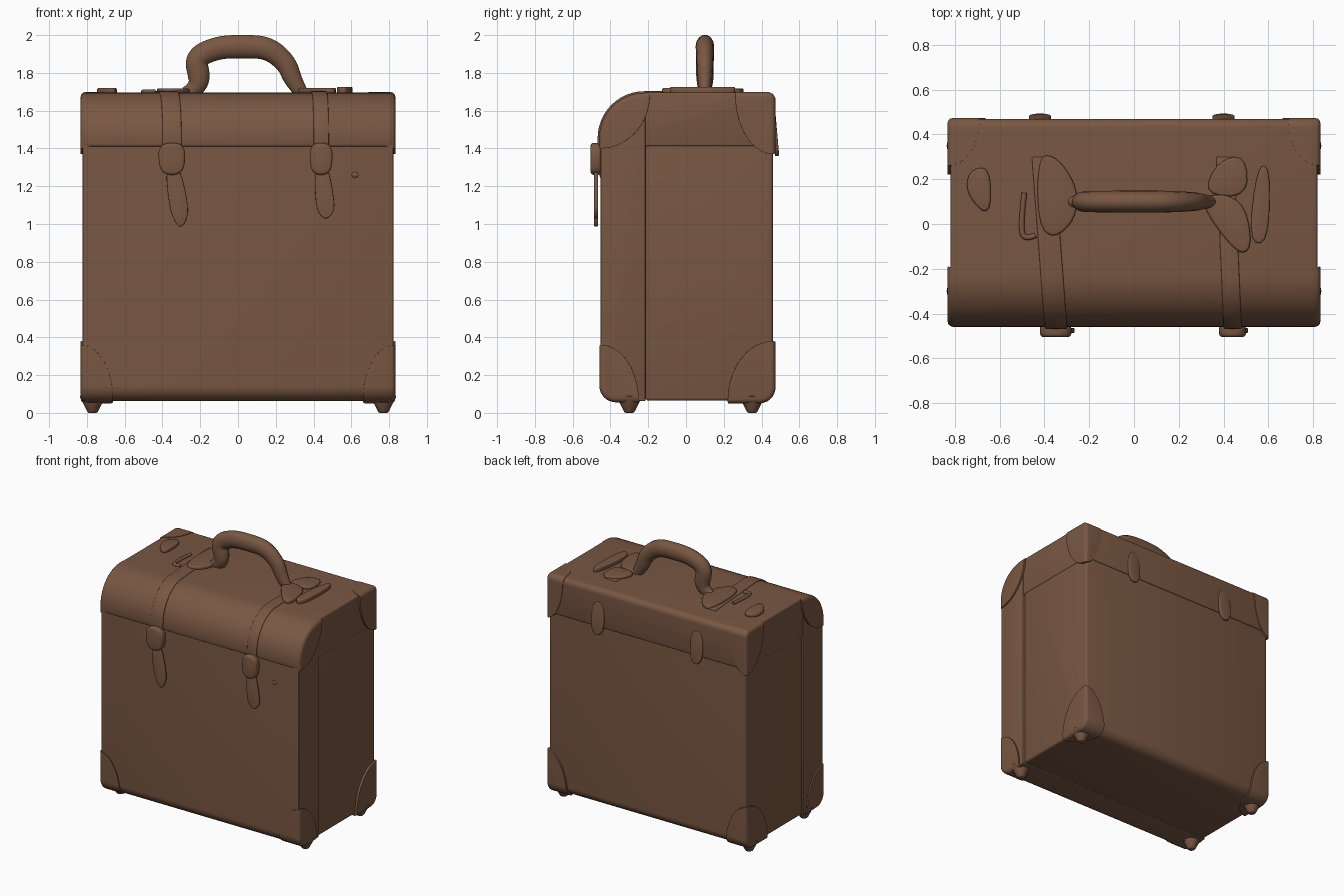
import bpy, bmesh, math
from mathutils import Matrix, Vector

if "Cube" in bpy.data.objects:
    bpy.data.objects.remove(bpy.data.objects["Cube"], do_unlink=True)

leather = bpy.data.materials.new("brown leather")
leather.use_nodes = True
COLOUR = (0.19, 0.095, 0.055, 1)
leather.diffuse_color = COLOUR
leather.node_tree.nodes["Principled BSDF"].inputs["Base Color"].default_value = COLOUR


def activate(ob):
    bpy.ops.object.select_all(action="DESELECT")
    ob.select_set(True)
    bpy.context.view_layer.objects.active = ob


def finish(bm, name, bevel=0.0, angle=40):
    bmesh.ops.recalc_face_normals(bm, faces=bm.faces)
    mesh = bpy.data.meshes.new(name)
    bm.to_mesh(mesh)
    bm.free()
    mesh.materials.append(leather)
    ob = bpy.data.objects.new(name, mesh)
    bpy.context.collection.objects.link(ob)
    activate(ob)
    if bevel:
        mod = ob.modifiers.new("soft edges", "BEVEL")
        mod.width, mod.segments, mod.limit_method = bevel, 3, "ANGLE"
        mod.angle_limit = math.radians(40)
        bpy.ops.object.modifier_apply(modifier=mod.name)
    bpy.ops.object.shade_smooth_by_angle(angle=math.radians(angle))
    return ob


def case_profile(d):
    """Rounded side outline of the case, grown outward by d."""
    # arc centre y, z, radius, start angle
    arcs = [(-0.22, 1.455, 0.23, 180), (0.43, 1.655, 0.03, 90),
            (0.39, 0.135, 0.07, 0), (-0.37, 0.145, 0.08, -90)]
    pts = []
    for y, z, r, start in arcs:
        for i in range(13):
            a = math.radians(start - 90 * i / 12)
            pts.append((y + (r + d) * math.cos(a), z + (r + d) * math.sin(a)))
    return pts


def slab(name, d, x0, x1, cuts=(), bevel=0.015, shear=0.0):
    """Case outline extruded from x0 to x1, keeping only the side each cut points to."""
    bm = bmesh.new()
    face = bm.faces.new([bm.verts.new((x0, y, z)) for y, z in case_profile(d)])
    out = bmesh.ops.extrude_face_region(bm, geom=[face])
    verts = [g for g in out["geom"] if isinstance(g, bmesh.types.BMVert)]
    bmesh.ops.translate(bm, verts=verts, vec=(x1 - x0, 0, 0))
    for co, no in cuts:
        geom = bm.verts[:] + bm.edges[:] + bm.faces[:]
        res = bmesh.ops.bisect_plane(bm, geom=geom, plane_co=co, plane_no=no, clear_inner=True)
        edges = [g for g in res["geom_cut"] if isinstance(g, bmesh.types.BMEdge)]
        bmesh.ops.holes_fill(bm, edges=edges)
    for v in bm.verts:
        v.co.x += shear * v.co.y
    return finish(bm, name, bevel)


def chaikin(pts, rounds=2):
    for _ in range(rounds):
        new = []
        for a, b in zip(pts, pts[1:] + pts[:1]):
            a, b = Vector(a), Vector(b)
            new += [a * 0.75 + b * 0.25, a * 0.25 + b * 0.75]
        pts = new
    return pts


def plate(name, outline, depth, matrix, bevel=0.006):
    """Soft-cornered outline in local XY, thickened along local Z."""
    bm = bmesh.new()
    face = bm.faces.new([bm.verts.new((p[0], p[1], 0)) for p in chaikin(outline)])
    out = bmesh.ops.extrude_face_region(bm, geom=[face])
    verts = [g for g in out["geom"] if isinstance(g, bmesh.types.BMVert)]
    bmesh.ops.translate(bm, verts=verts, vec=(0, 0, depth))
    bm.transform(matrix)
    return finish(bm, name, bevel)


def tube(name, pts, radii):
    curve = bpy.data.curves.new(name, "CURVE")
    curve.dimensions, curve.bevel_depth, curve.bevel_resolution = "3D", 1.0, 5
    curve.use_fill_caps = True
    sp = curve.splines.new("NURBS")
    sp.points.add(len(pts) - 1)
    sp.use_endpoint_u, sp.order_u, sp.resolution_u = True, 3, 8
    for p, co, r in zip(sp.points, pts, radii):
        p.co, p.radius = (*co, 1), r
    curve.materials.append(leather)
    ob = bpy.data.objects.new(name, curve)
    bpy.context.collection.objects.link(ob)
    activate(ob)
    bpy.ops.object.convert(target="MESH")
    ob = bpy.context.object
    bpy.ops.object.shade_smooth_by_angle(angle=math.radians(50))
    return ob


# Case: main part, slightly wider front part, lid band
SEAM = -0.215
slab("case_back", 0, -0.815, 0.815, [((0, SEAM, 0), (0, 1, 0))])
slab("case_front", 0.002, -0.822, 0.822, [((0, SEAM, 0), (0, -1, 0))])
slab("lid", 0.01, -0.819, 0.819, [((0, 0, 1.41), (0, 0, 1))], 0.012)

# Corner guards: grown case kept inside an ellipsoid at each corner
guards = {"top_front": ((-0.45, 1.69), (0.16, 0.26, 0.29)),
          "top_back": ((0.46, 1.69), (0.14, 0.2, 0.32)),
          "bottom_front": ((-0.45, 0.06), (0.17, 0.2, 0.3)),
          "bottom_back": ((0.46, 0.06), (0.17, 0.24, 0.32))}
for side, s in (("left", 1), ("right", -1)):
    for place, ((y, z), radii) in guards.items():
        x0, x1 = sorted((s * 0.6, s * 0.833))
        guard = slab(f"{place}_guard_{side}", 0.014 if y > 0 else 0.009, x0, x1, bevel=0.025)
        bm = bmesh.new()
        bmesh.ops.create_uvsphere(bm, u_segments=32, v_segments=20, radius=1)
        bm.transform(Matrix.Translation((s * 0.83, y, z)) @ Matrix.Diagonal((*radii, 1)))
        cutter = finish(bm, "guard_cutter")
        cutter.hide_render = True
        activate(guard)
        mod = guard.modifiers.new("trim", "BOOLEAN")
        mod.operation, mod.solver, mod.object = "INTERSECT", "EXACT", cutter
        bpy.ops.object.modifier_apply(modifier=mod.name)
        bpy.data.objects.remove(cutter, do_unlink=True)
        bpy.ops.object.shade_smooth_by_angle(angle=math.radians(40))

    # Pointed feet
    for place, y in (("front", -0.3), ("back", 0.35)):
        bm = bmesh.new()
        bmesh.ops.create_cone(bm, cap_ends=True, segments=16, radius1=0.025, radius2=0.07, depth=0.09)
        bm.transform(Matrix.Translation((s * 0.77, y, 0.045)))
        finish(bm, f"{place}_foot_{side}", 0.008)

# Straps: band over the lid, buckle, hanging tongue, back tab
FRONT = Matrix.Rotation(math.pi / 2, 4, "X")
for side, x, xt, low, xb, wide in (("right", -0.35, -0.315, 0.985, -0.42, 0.05),
                                   ("left", 0.44, 0.46, 1.03, 0.4, 0.04)):
    shear = (xb - x) / 0.93
    mid = x + shear * 0.45
    slab(f"strap_{side}", 0.018, mid - wide, mid + wide,
         [((0, 0, 1.4), (0, 0, 1)), ((0, 0.3, 0), (0, -1, 0))], 0.006, shear)
    w = wide + 0.02
    plate(f"buckle_{side}", [(x - w, 1.43), (x + w, 1.43), (x + w, 1.3), (x + w * 0.5, 1.26),
                             (x - w * 0.5, 1.26), (x - w, 1.3)],
          0.055, Matrix.Translation((0, -0.45, 0)) @ FRONT, 0.015)
    plate(f"tongue_{side}", [(x - 0.035, 1.32), (x + 0.035, 1.32), (xt + 0.055, 1.1),
                             (xt + 0.04, low + 0.02), (xt, low - 0.01), (xt - 0.05, 1.08)],
          0.022, Matrix.Translation((0, -0.465, 0)) @ FRONT)
    plate(f"back_tab_{side}", [(xb - 0.05, 1.6), (xb + 0.05, 1.6), (xb + 0.05, 1.36), (xb - 0.05, 1.36)],
          0.022, Matrix.Translation((0, 0.49, 1.4)) @ Matrix.Rotation(math.radians(5), 4, "X")
          @ Matrix.Translation((0, 0, -1.4)) @ FRONT)

# Small stud on the front
bm = bmesh.new()
bmesh.ops.create_uvsphere(bm, u_segments=12, v_segments=8, radius=0.02)
bm.transform(Matrix.Translation((0.62, -0.45, 1.26)) @ Matrix.Diagonal((1, 0.4, 0.8, 1)))
finish(bm, "front_stud")

# Plates lying on the lid
TOP = Matrix.Translation((0, 0, 1.69))
plate("handle_mount_right", [(-0.43, 0.31), (-0.34, 0.3), (-0.25, 0.16), (-0.26, 0.02),
                             (-0.36, -0.07), (-0.43, 0)], 0.028, TOP, 0.01)
plate("handle_mount_left", [(0.28, 0.11), (0.46, -0.14), (0.53, -0.11), (0.5, 0.08), (0.4, 0.14)],
      0.03, TOP, 0.01)
plate("mount_flap_left", [(0.31, 0.13), (0.37, 0.28), (0.5, 0.31), (0.51, 0.12)], 0.025, TOP, 0.01)
plate("lid_bar_left", [(0.51, -0.08), (0.6, -0.09), (0.61, 0.26), (0.55, 0.26)], 0.035, TOP, 0.012)
plate("lid_tab_right", [(-0.74, 0.24), (-0.64, 0.26), (-0.64, 0.02), (-0.75, 0.13)], 0.03, TOP, 0.01)
tube("lid_loop_right", [(-0.49, 0.14, 1.70), (-0.51, -0.03, 1.70), (-0.48, -0.07, 1.70),
                        (-0.44, -0.05, 1.70)], [0.012] * 4)

# Handle
path = [(-0.28, 1.69), (-0.23, 1.71), (-0.2, 1.77), (-0.23, 1.88), (-0.11, 1.935), (0.02, 1.94),
        (0.16, 1.935), (0.26, 1.85), (0.29, 1.76), (0.34, 1.69)]
handle = tube("handle", [(x, 0.1, z) for x, z in path],
              [0.035, 0.045, 0.06, 0.06, 0.062, 0.064, 0.062, 0.055, 0.05, 0.035])
for v in handle.data.vertices:
    v.co.y = 0.1 + (v.co.y - 0.1) * 0.78
